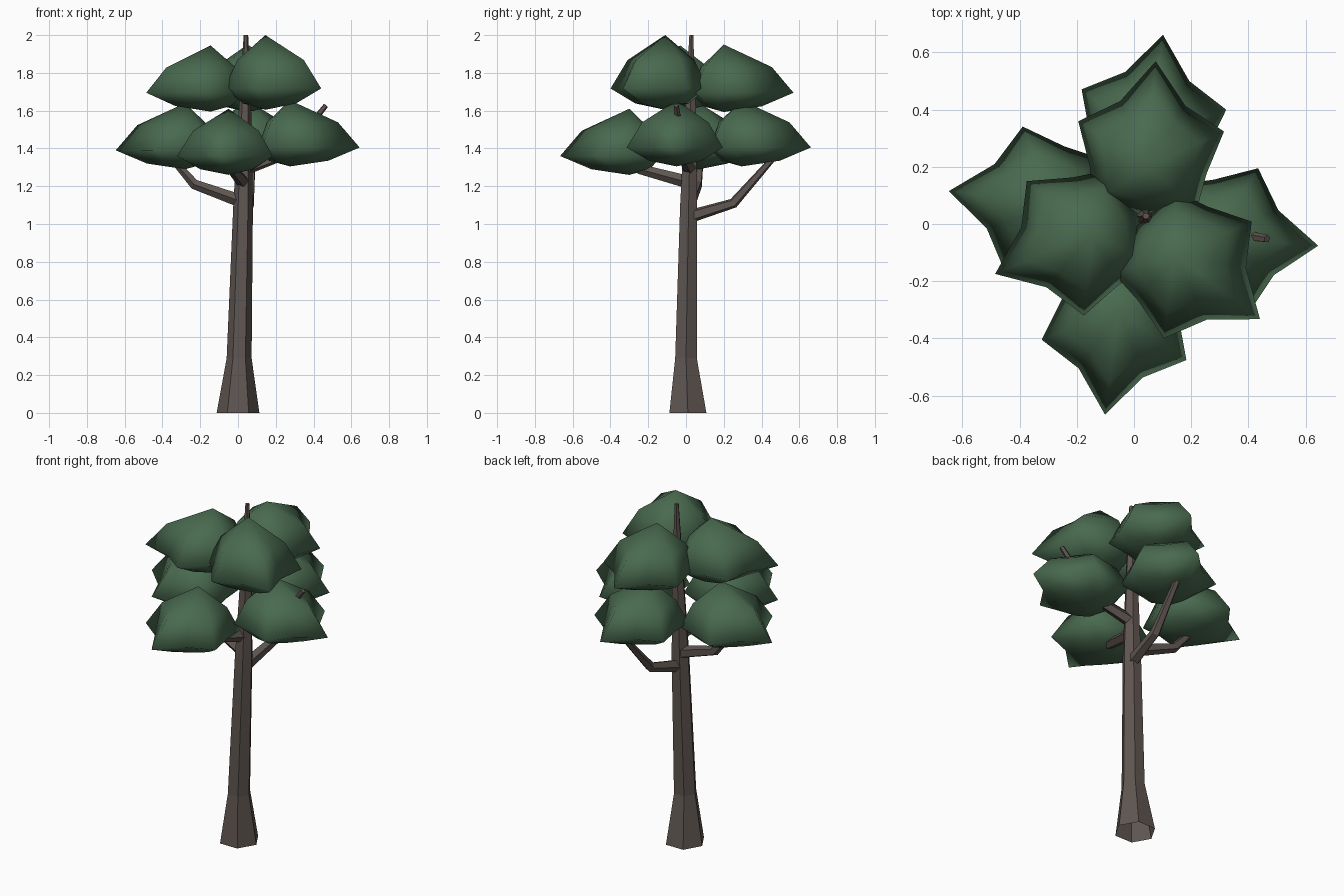
import bpy, bmesh
from math import cos, sin, radians, pi
from mathutils import Vector, Quaternion

if "Cube" in bpy.data.objects:
    bpy.data.objects.remove(bpy.data.objects["Cube"])


def material(name, rgb):
    m = bpy.data.materials.new(name)
    m.use_nodes = True
    m.diffuse_color = (*rgb, 1)
    m.node_tree.nodes["Principled BSDF"].inputs["Base Color"].default_value = (*rgb, 1)
    return m


bark = material("bark_brown", (0.115, 0.092, 0.082))
leaf = material("leaf_green", (0.066, 0.142, 0.077))


def finish(name, bm, mat, smooth=False):
    bmesh.ops.recalc_face_normals(bm, faces=bm.faces)
    me = bpy.data.meshes.new(name)
    bm.to_mesh(me)
    bm.free()
    me.materials.append(mat)
    for p in me.polygons:
        p.use_smooth = smooth
    ob = bpy.data.objects.new(name, me)
    bpy.context.collection.objects.link(ob)
    return ob


def bridge(bm, a, b):
    n = len(a)
    for i in range(n):
        j = (i + 1) % n
        bm.faces.new((a[i], a[j], b[j], b[i]))


def limb(name, path, sides, upright=False):
    """Tapered faceted tube along (x, y, z, radius) points, open at its root."""
    bm = bmesh.new()
    pts = [Vector(p[:3]) for p in path]
    rings = []
    for i, p in enumerate(path):
        t = pts[min(i + 1, len(pts) - 1)] - pts[max(i - 1, 0)]
        q = Quaternion() if upright else t.to_track_quat('Z', 'Y')
        rings.append([bm.verts.new(pts[i] + q @ Vector((p[3] * cos(2 * pi * k / sides),
                                                        p[3] * sin(2 * pi * k / sides), 0)))
                      for k in range(sides)])
    for a, b in zip(rings, rings[1:]):
        bridge(bm, a, b)
    bm.faces.new(rings[-1])
    return finish(name, bm, bark)


# Rim of a leaf clump: (angle, radius), alternating tips and notches
half = [(27, .25), (61, .292), (93, .205), (127, .225)]
rim = [(0, .37)] + half + [(180, .17)] + [(-a, r) for a, r in reversed(half)]


def clump(name, apex, angle, height=1.0):
    """Flattened star-shaped dome with a shallow rounded underside."""
    bm = bmesh.new()

    def ring(tip, notch, z):
        out = []
        for i, (a, r) in enumerate(rim):
            f = notch if i % 2 else tip
            t = radians(a + angle)
            out.append(bm.verts.new(Vector(apex) + Vector((r * f * cos(t), r * f * sin(t), z * height))))
        return out

    upper = ring(.69, .72, -.117)
    edge = ring(1, 1, -.25)
    lower = ring(.55, .65, -.32)
    bridge(bm, upper, edge)
    bridge(bm, edge, lower)
    for loop, z in ((upper, 0), (lower, -.35)):
        pole = bm.verts.new(Vector(apex) + Vector((0, 0, z * height)))
        for i in range(len(loop)):
            bm.faces.new((loop[i], loop[(i + 1) % len(loop)], pole))
    return finish(name, bm, leaf, smooth=True)


# Trunk with flared foot
limb("trunk", [(0, .01, 0, .113), (.006, 0, .29, .066), (.027, .014, 1.1, .052),
               (.037, .024, 1.6, .033), (.042, .028, 2, .012)], 6, upright=True)

# Branches
limb("left_side_branch", [(.02, .02, 1.12, .036), (-.23, .06, 1.21, .028), (-.37, .08, 1.37, .016)], 5)
limb("back_branch", [(.03, .02, 1.04, .036), (.06, .25, 1.11, .028), (.08, .48, 1.37, .016)], 5)
limb("front_branch", [(.03, .02, 1.22, .036), (-.03, -.24, 1.29, .028), (-.06, -.38, 1.4, .016)], 5)
limb("right_side_branch", [(.03, .02, 1.29, .036), (.26, -.02, 1.37, .026), (.465, -.052, 1.628, .014)], 5)

# Lower leaf clumps
clump("lower_front_leaves", (-.05, -.30, 1.61), 262)
clump("lower_right_leaves", (.275, -.05, 1.655), -4)
clump("lower_left_leaves", (-.28, .07, 1.64), 173)
clump("lower_back_leaves", (.05, .295, 1.655), 82)

# Upper leaf clumps
clump("upper_right_leaves", (.145, -.11, 2.0), -37, 1.13)
clump("upper_left_leaves", (-.145, -.03, 1.945), 203)
clump("upper_back_leaves", (.05, .2, 1.95), 86, 1.02)
